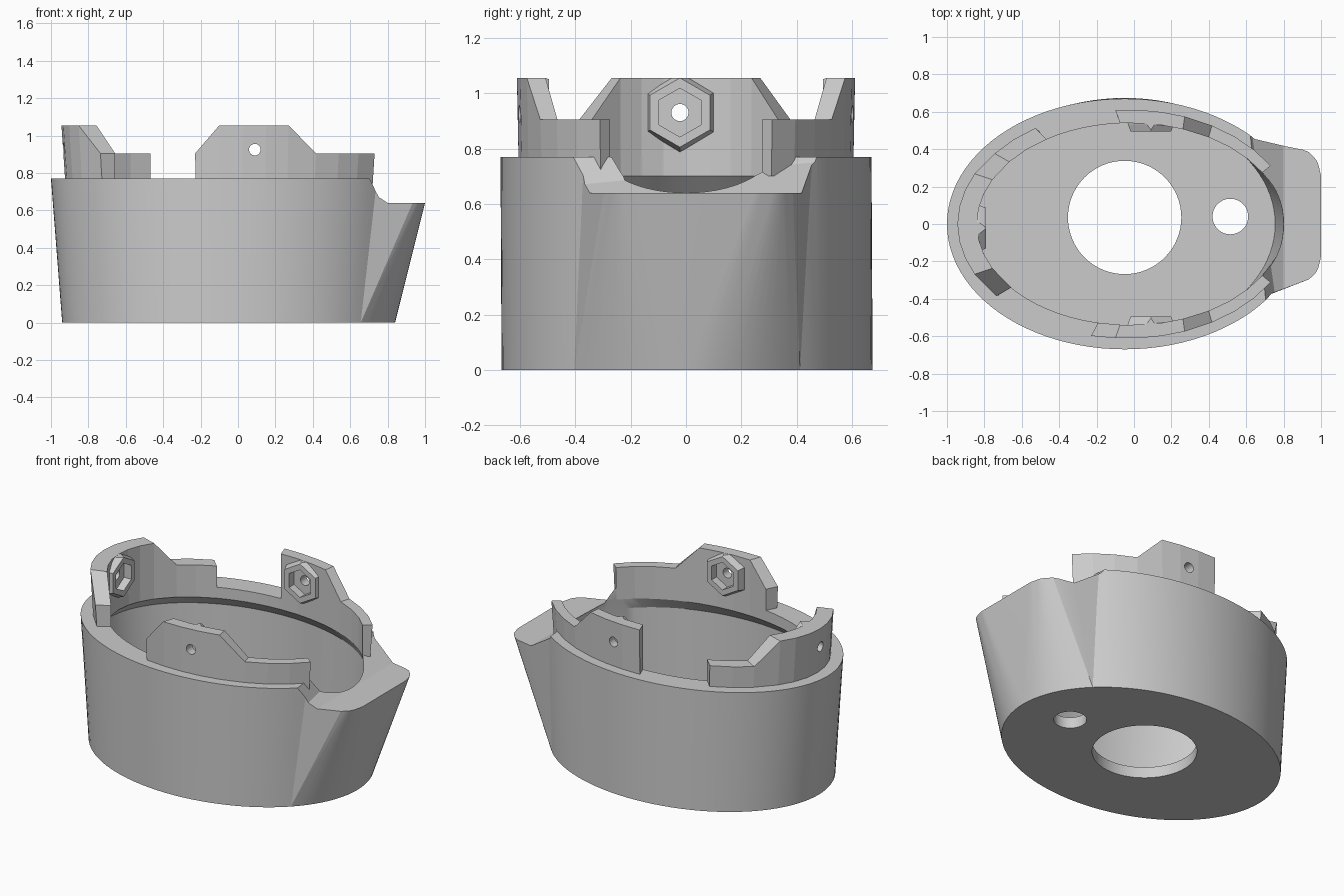
import bpy, bmesh
from math import cos, sin, radians, pi
from mathutils import Vector, Matrix

if "Cube" in bpy.data.objects:
    bpy.data.objects.remove(bpy.data.objects["Cube"])


def make(name, bm):
    bmesh.ops.recalc_face_normals(bm, faces=bm.faces)
    me = bpy.data.meshes.new(name)
    bm.to_mesh(me)
    bm.free()
    ob = bpy.data.objects.new(name, me)
    bpy.context.collection.objects.link(ob)
    return ob


def loft(name, rings):
    """Closed solid through rings with equal point counts."""
    bm = bmesh.new()
    vs = [[bm.verts.new(p) for p in r] for r in rings]
    n = len(vs[0])
    for a, b in zip(vs, vs[1:]):
        for i in range(n):
            j = (i + 1) % n
            bm.faces.new((a[i], a[j], b[j], b[i]))
    bm.faces.new(vs[0][::-1])
    bm.faces.new(vs[-1])
    return make(name, bm)


def hull(name, pts):
    bm = bmesh.new()
    vs = [bm.verts.new(p) for p in pts]
    res = bmesh.ops.convex_hull(bm, input=vs)
    junk = {g for g in res["geom_interior"] + res["geom_unused"]
            if isinstance(g, bmesh.types.BMVert)}
    bmesh.ops.delete(bm, geom=list(junk), context='VERTS')
    return make(name, bm)


def oval(cx, cy, a, b, z, n=96):
    return [(cx + a * cos(2 * pi * i / n), cy + b * sin(2 * pi * i / n), z)
            for i in range(n)]


def combine(ob, other, op):
    """Apply a boolean and drop the helper."""
    other.hide_render = True
    m = ob.modifiers.new(op, 'BOOLEAN')
    m.operation, m.object, m.solver = op, other, 'EXACT'
    bpy.context.view_layer.objects.active = ob
    bpy.ops.object.modifier_apply(modifier=m.name)
    bpy.data.objects.remove(other)


def smooth(ob, angle):
    bpy.ops.object.select_all(action='DESELECT')
    ob.select_set(True)
    bpy.context.view_layer.objects.active = ob
    bpy.ops.object.shade_smooth_by_angle(angle=radians(angle))


# Oval body with flared front nose
base = oval(-0.05, 0.004, 0.89, 0.67, 0)
body = loft("oval_body", [base, oval(-0.05, 0.0, 0.95, 0.67, 0.77)])
nose_top = [(0.6, 0.465), (0.95, 0.395), (0.99, 0.38), (1.02, 0.35), (1.032, 0.30),
            (1.032, -0.20), (1.02, -0.25), (0.99, -0.275), (0.95, -0.29), (0.7, -0.385)]
nose = hull("nose", [p for p in base if p[0] > 0.64] + [(x, y, 0.77) for x, y in nose_top])
combine(body, nose, 'UNION')

# Cavity with an overhanging lip near the rim
combine(body, loft("cavity", [oval(-0.055, 0, 0.81, 0.60, 0.07),
                              oval(-0.055, 0, 0.855, 0.605, 0.63),
                              oval(-0.02, 0, 0.82, 0.54, 0.70),
                              oval(-0.02, 0, 0.82, 0.54, 1.3)]), 'DIFFERENCE')

# Lowered deck over the nose with a sloped step
notch = hull("notch", [(0.73, -0.7, 0.772), (0.60, 0.7, 0.772), (0.80, -0.7, 0.64),
                       (0.80, 0.7, 0.64), (1.3, -0.7, 0.64), (1.3, 0.7, 0.64),
                       (0.73, -0.7, 1.0), (0.60, 0.7, 1.0), (1.3, -0.7, 1.0), (1.3, 0.7, 1.0)])
combine(body, notch, 'DIFFERENCE')

# Floor holes
for x, y, r in ((-0.05, 0.035, 0.303), (0.515, 0.04, 0.095)):
    combine(body, loft("hole", [oval(x, y, r, r, -0.1, 64), oval(x, y, r, r, 0.2, 64)]),
            'DIFFERENCE')
smooth(body, 20)


def tab(name, profile):
    """Curved wall piece; profile is (angle, top height)."""
    samples = []
    for (t0, z0), (t1, z1) in zip(profile, profile[1:]):
        n = max(1, round(abs(t1 - t0) / 9))
        samples += [(t0 + (t1 - t0) * i / n, z0 + (z1 - z0) * i / n) for i in range(n)]
    samples.append(profile[-1])
    rings = []
    for t, z in samples:
        c, s = cos(radians(t)), sin(radians(t))
        k = 0.895 + 0.06 * (z - 0.905)
        rings.append([(-0.04 + 0.88 * c, 0.605 * s, 0.70), (-0.04 + k * c, 0.612 * s, z),
                      (-0.02 + 0.82 * c, 0.54 * s, z), (-0.02 + 0.82 * c, 0.54 * s, 0.70)])
    return loft(name, rings)


def prism(name, origin, inward, stations, n):
    """Prism along the inward direction; stations are (distance, radius)."""
    d = Vector(inward)
    up = Vector((0, 0, 1))
    side = up.cross(d)
    return loft(name, [[Vector(origin) + d * t + side * (r * sin(2 * pi * i / n))
                        + up * (r * cos(2 * pi * i / n)) for i in range(n)]
                       for t, r in stations])


LOW, HIGH = 0.905, 1.055
back = [(93.8, HIGH), (69.9, HIGH), (59.3, LOW), (30.6, LOW)]
front = [(-102.2, LOW), (-93.8, HIGH), (-69.9, HIGH), (-59.3, LOW), (-30.6, LOW)]
left = [(123, LOW), (142, LOW), (154, HIGH), (206, HIGH), (219, LOW)]

# Screw tabs with hexagonal nut bosses
for name, profile, origin, inward in (
        ("back_tab", back, (0.09, 0.61, 0.925), (0, -1, 0)),
        ("front_tab", front, (0.09, -0.61, 0.925), (0, 1, 0)),
        ("left_tab", left, (-0.93, -0.022, 0.93), (1, 0, 0))):
    piece = tab(name, profile)
    face = 0.14 if name == "left_tab" else 0.115
    boss = prism("boss", origin, inward, [(0.05, 0.15), (face - 0.035, 0.14), (face, 0.125)], 6)
    top = hull("trim", [(x, y, z) for x in (-2, 2) for y in (-2, 2) for z in (HIGH - 0.001, 2)])
    combine(boss, top, 'DIFFERENCE')
    combine(piece, boss, 'UNION')
    combine(piece, prism("pocket", origin, inward, [(face - 0.05, 0.088), (face + 0.1, 0.088)], 6),
            'DIFFERENCE')
    combine(piece, prism("screw_hole", origin, inward, [(-0.1, 0.031), (0.3, 0.031)], 24),
            'DIFFERENCE')
